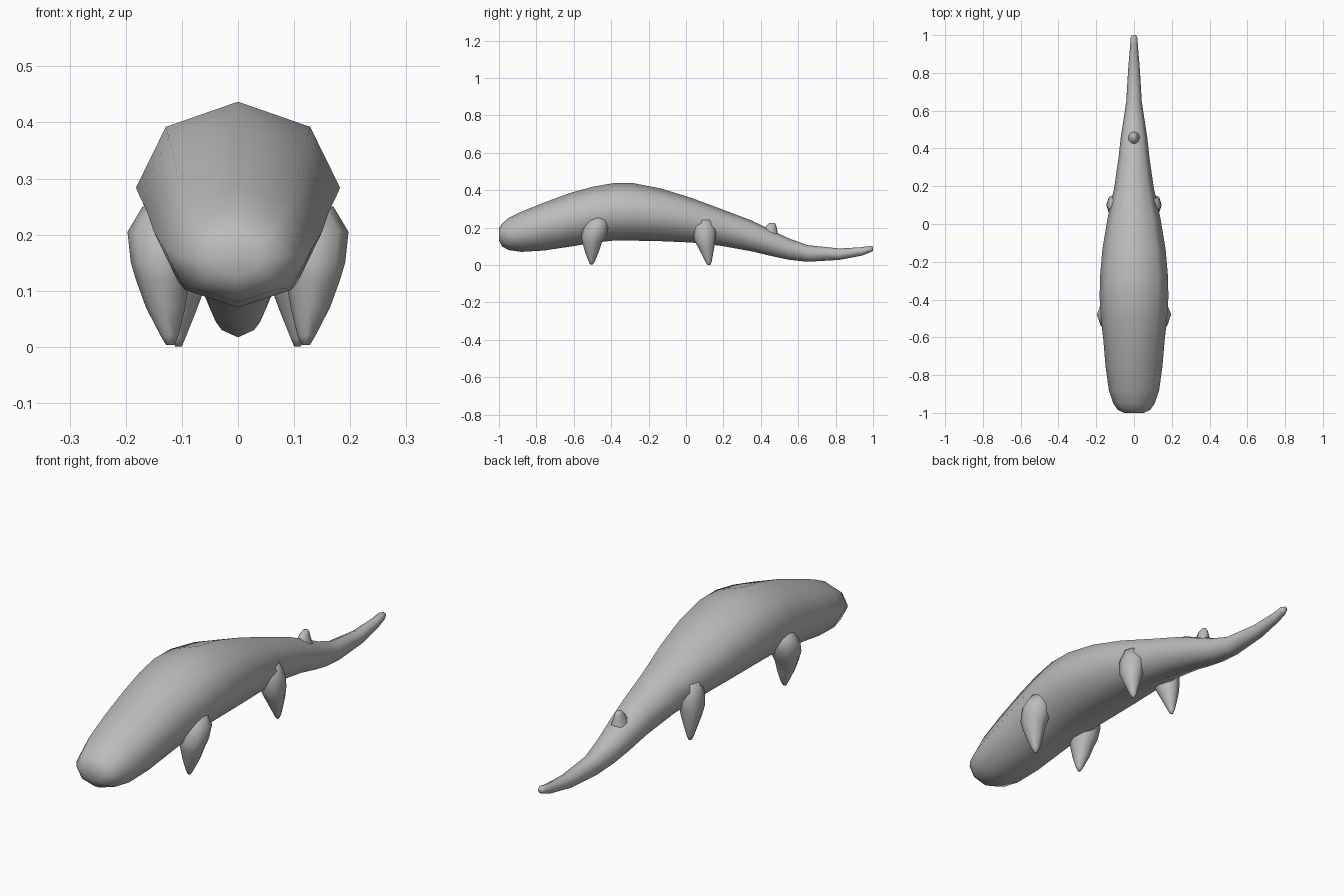
import bpy, bmesh, math

grey = bpy.data.materials.new("plain grey")
grey.diffuse_color = (0.5, 0.5, 0.5, 1)


def loft(name, rings):
    """Skin a list of closed rings of points and cap both ends."""
    bm = bmesh.new()
    loops = [[bm.verts.new(p) for p in ring] for ring in rings]
    n = len(loops[0])
    for a, b in zip(loops, loops[1:]):
        for i in range(n):
            j = (i + 1) % n
            bm.faces.new((a[i], a[j], b[j], b[i]))
    bm.faces.new(loops[0])
    bm.faces.new(loops[-1])
    bmesh.ops.recalc_face_normals(bm, faces=bm.faces)
    mesh = bpy.data.meshes.new(name)
    bm.to_mesh(mesh)
    bm.free()
    for f in mesh.polygons:
        f.use_smooth = True
    mesh.materials.append(grey)
    ob = bpy.data.objects.new(name, mesh)
    bpy.context.collection.objects.link(ob)
    return ob


def octagon_across(y, half_width, low, high):
    """Eight-sided body section at a given y."""
    mid, h = (low + high) / 2, (high - low) / 2
    return [(half_width * math.sin(k * math.pi / 4), y,
             mid + h * math.cos(k * math.pi / 4)) for k in range(8)]


def flat_ring(z, x, y, rx, ry, n=8):
    """Horizontal ring used by legs and fin."""
    return [(x + rx * math.cos(2 * math.pi * k / n),
             y + ry * math.sin(2 * math.pi * k / n), z) for k in range(n)]


# Body and tail: y, half width, underside z, top z
body = [(-1.0, .05, .13, .195), (-.985, .085, .10, .22), (-.95, .11, .08, .25),
        (-.88, .133, .07, .285), (-.76, .15, .077, .333), (-.62, .162, .098, .385),
        (-.5, .175, .118, .418), (-.39, .182, .13, .437), (-.28, .18, .13, .437),
        (-.13, .167, .127, .408), (.03, .14, .12, .358), (.19, .105, .102, .298),
        (.35, .082, .073, .238), (.46, .07, .047, .185), (.55, .056, .028, .142),
        (.65, .041, .017, .106), (.82, .031, .027, .088), (.94, .021, .05, .095),
        (.985, .018, .067, .102), (1.0, .011, .075, .097)]
loft("body_and_tail", [octagon_across(*s) for s in body])

# Legs: z, x centre, y centre, x radius, y radius
front = [(.25, .12, -.47, .05, .05), (.205, .135, -.48, .062, .066), (.15, .136, -.495, .055, .066),
         (.12, .134, -.502, .048, .052), (.07, .129, -.503, .035, .037),
         (.02, .122, -.504, .016, .017), (.003, .121, -.505, .007, .008)]
rear = [(.24, .085, .09, .04, .05), (.185, .095, .10, .05, .062), (.135, .1, .1, .047, .058),
        (.1, .102, .107, .041, .045), (.06, .104, .114, .028, .031),
        (.015, .106, .121, .012, .016), (.001, .106, .122, .006, .008)]
for label, spec in (("front_leg", front), ("rear_leg", rear)):
    for side, s in (("left", -1), ("right", 1)):
        loft(label + "_" + side,
             [flat_ring(z, s * x, y, rx, ry) for z, x, y, rx, ry in spec])

# Small fin on the top of the tail
fin = [(.12, 0, .445, .045, .06), (.17, 0, .448, .034, .042), (.195, 0, .453, .022, .033),
       (.215, 0, .458, .016, .023), (.225, 0, .461, .009, .014)]
loft("tail_fin", [flat_ring(*s) for s in fin])
